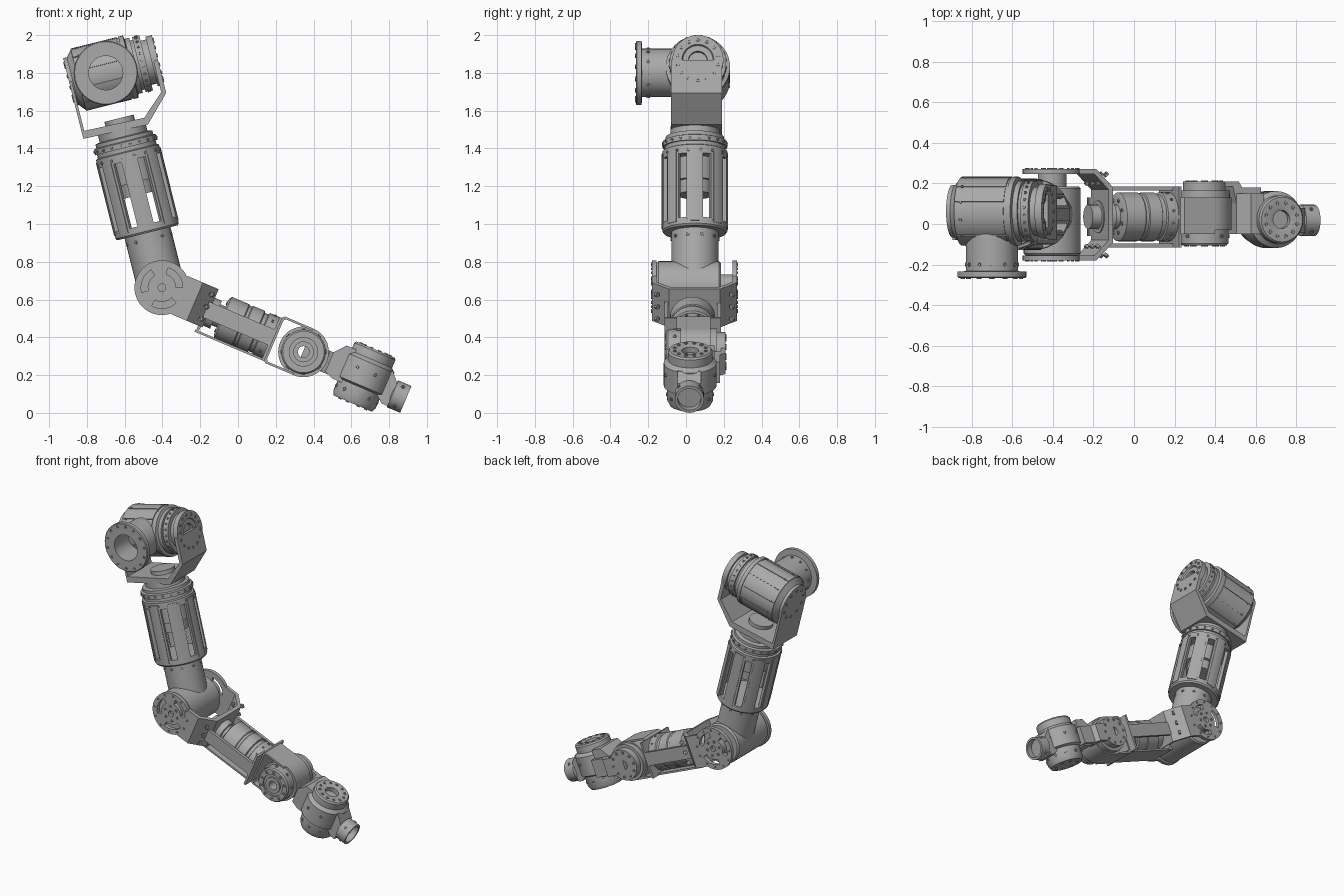
import bpy
import bmesh
from math import sin, cos, pi, tau, radians
from mathutils import Matrix, Vector

default_cube = bpy.data.objects.get("Cube")
if default_cube:
    bpy.data.objects.remove(default_cube, do_unlink=True)

grey = bpy.data.materials.new("machined_grey")
grey.use_nodes = True
grey.diffuse_color = (.4, .4, .4, 1)
grey.node_tree.nodes["Principled BSDF"].inputs["Base Color"].default_value = grey.diffuse_color

# Axis matrices: the local third coordinate runs along the named axis
AXIS = {"Z": Matrix.Identity(4),
        "X": Matrix(((0, 0, 1, 0), (1, 0, 0, 0), (0, 1, 0, 0), (0, 0, 0, 1))),
        "Y": Matrix(((0, 1, 0, 0), (0, 0, 1, 0), (1, 0, 0, 0), (0, 0, 0, 1)))}


def add_lathe(bm, matrix, profile, sides, hollow=False):
    rings = []
    for radius, height in profile:
        count = sides if radius > 0 else 1
        rings.append([bm.verts.new(matrix @ Vector((radius * cos(tau * i / sides),
                                                    radius * sin(tau * i / sides), height)))
                      for i in range(count)])
    pairs = list(zip(rings, rings[1:]))
    if hollow:
        pairs.append((rings[-1], rings[0]))
    for low, high in pairs:
        for i in range(sides):
            j = (i + 1) % sides
            corners = [low[i % len(low)], low[j % len(low)], high[j % len(high)], high[i % len(high)]]
            unique = list(dict.fromkeys(corners))
            if len(unique) > 2:
                bm.faces.new(unique)


def add_prism(bm, matrix, outline, start, end):
    low = [bm.verts.new(matrix @ Vector((a, b, start))) for a, b in outline]
    high = [bm.verts.new(matrix @ Vector((a, b, end))) for a, b in outline]
    bm.faces.new(low)
    bm.faces.new(high)
    for i in range(len(low)):
        j = (i + 1) % len(low)
        bm.faces.new((low[i], low[j], high[j], high[i]))


def finish(name, bm):
    bmesh.ops.recalc_face_normals(bm, faces=bm.faces)
    mesh = bpy.data.meshes.new(name)
    bm.to_mesh(mesh)
    bm.free()
    mesh.materials.append(grey)
    mesh.polygons.foreach_set("use_smooth", [True] * len(mesh.polygons))
    mesh.set_sharp_from_angle(angle=radians(30))
    bpy.context.collection.objects.link(bpy.data.objects.new(name, mesh))


def place(frame, axis, centre):
    return frame @ Matrix.Translation(centre) @ AXIS[axis]


def turned(name, where, profile, hollow=False, sides=48):
    bm = bmesh.new()
    add_lathe(bm, place(*where), profile, sides, hollow)
    finish(name, bm)


def plate(name, frame, axis, outline, start, end):
    bm = bmesh.new()
    points = [(b, a) for a, b in outline] if axis == "Y" else outline
    add_prism(bm, frame @ AXIS[axis], points, start, end)
    finish(name, bm)


def box(name, frame, x, y, z):
    plate(name, frame, "Z", [(x[0], y[0]), (x[1], y[0]), (x[1], y[1]), (x[0], y[1])], *z)


def panels(name, where, radii, span, count, fill, phase=0):
    # Arc-shaped panels with gaps between them
    bm = bmesh.new()
    for k in range(count):
        angles = [phase + tau / count * (k + fill * (s / 8 - .5)) for s in range(9)]
        arc = [(radii[1] * cos(t), radii[1] * sin(t)) for t in angles]
        arc += [(radii[0] * cos(t), radii[0] * sin(t)) for t in reversed(angles)]
        add_prism(bm, place(*where), arc, *span)
    finish(name, bm)


def bolts(name, where, radius, height, count, size=.01, radial=False, flip=False):
    # Ring of socket-head bolts, on an end face or around a side wall
    head = [(0, 0), (size / 2, 0), (size / 2, .005), (size, .005), (size, -.01), (0, -.01)]
    bm = bmesh.new()
    for k in range(count):
        spot = Matrix.Rotation(tau * (k + .5) / count, 4, "Z") @ Matrix.Translation((radius, 0, height))
        if radial:
            spot = spot @ Matrix.Rotation(pi / 2, 4, "Y")
        elif flip:
            spot = spot @ Matrix.Rotation(pi, 4, "X")
        add_lathe(bm, place(*where) @ spot, head, 8)
    finish(name, bm)


upper = Matrix.Translation((-.7, 0, 1.8)) @ Matrix.Rotation(radians(-14), 4, "Y")
lower = Matrix.Translation((-.403, 0, .663)) @ Matrix.Rotation(radians(23), 4, "Y")

# Shoulder housing with its stepped bearing and front mounting port
shoulder = (upper, "X", (0, .063, 0))
turned("shoulder_housing", shoulder,
       [(0, -.18), (.13, -.18), (.165, -.15), (.165, .11), (.17, .11), (.17, .135), (.15, .14),
        (.15, .165), (.135, .165), (.135, .18), (.15, .18), (.15, .22), (.12, .22), (.12, .25), (0, .25)])
panels("shoulder_cover_panels", shoulder, (.15, .17), (-.15, .1), 12, .94)
bolts("shoulder_cover_bolts", shoulder, .17, -.12, 12, .008, radial=True)
bolts("shoulder_bearing_bolts", shoulder, .15, .2, 24, .008, radial=True)
port = (upper, "Y", (0, 0, 0))
turned("shoulder_port", port,
       [(.09, -.265), (.165, -.265), (.17, -.26), (.17, -.235), (.128, -.232), (.128, 0), (.09, 0)], True)
bolts("port_flange_bolts", port, .147, -.265, 14, flip=True)
bolts("port_neck_bolts", port, .128, -.2, 12, radial=True)

# Yoke between the shoulder and the upper arm
plate("shoulder_yoke", upper, "Y",
      [(-.2, 0), (-.2, -.31), (.15, -.32), (.285, -.18), (.285, 0), (.26, 0), (.26, -.17),
       (.14, -.28), (-.185, -.27), (-.185, 0)], -.08, .19)
turned("yoke_left_disc", shoulder, [(0, -.2), (.13, -.2), (.13, -.18), (0, -.18)])
turned("yoke_right_disc", shoulder,
       [(.05, .25), (.135, .25), (.135, .285), (.085, .285), (.08, .275), (.05, .275)], True)
bolts("yoke_right_bolts", shoulder, .11, .285, 14)
bolts("yoke_left_bolts", shoulder, .1, -.2, 10, flip=True)

# Upper arm: collar, slotted cage, inner core and neck
arm = (upper, "Z", (.01, .047, 0))
turned("upper_arm_collar", arm,
       [(0, -.25), (.08, -.25), (.08, -.3), (.13, -.3), (.13, -.35), (.155, -.355), (.155, -.375),
        (.17, -.38), (.17, -.41), (.16, -.41), (.16, -.43), (.172, -.435), (.172, -.48), (0, -.48)])
bolts("collar_bolts", arm, .17, -.395, 20, .008, radial=True)
panels("upper_arm_cage", arm, (.15, .172), (-.84, -.47), 8, .66)
panels("cage_ribs", arm, (.16, .176), (-.85, -.45), 8, .45)
bolts("cage_top_bolts", arm, .172, -.46, 16, .01, radial=True)
turned("upper_arm_core", arm, [(0, -.47), (.11, -.47), (.11, -.6), (.09, -.6), (.09, -.67), (0, -.67)])
turned("upper_arm_neck", arm,
       [(0, -.83), (.172, -.83), (.172, -.865), (.165, -.875), (.125, -.875), (.125, -1.15), (0, -1.15)])
bolts("neck_bolts", arm, .125, -.91, 10, radial=True)

# Elbow knuckle and the fork that grips it
elbow = (lower, "Y", (0, 0, 0))
turned("elbow_knuckle", elbow,
       [(0, -.155), (.13, -.155), (.14, -.145), (.14, .175), (.13, .185), (.07, .185), (.07, .25), (0, .25)])
for side, span in (("front", (-.18, -.155)), ("back", (.245, .27))):
    start, end = span
    turned("fork_ring_" + side, elbow, [(.11, start), (.145, start), (.145, end), (.11, end)], True)
    turned("fork_hub_" + side, elbow, [(.02, start), (.075, start), (.075, end), (.02, end)], True)
    panels("fork_spokes_" + side, elbow, (.07, .115), span, 3, .4, pi / 2)
    front = side == "front"
    bolts("fork_hub_bolts_" + side, elbow, .05, start if front else end, 6, flip=front)
    bolts("fork_ring_bolts_" + side, elbow, .128, start if front else end, 12, .007, flip=front)
plate("elbow_fork", lower, "Z",
      [(.1, -.18), (.19, -.18), (.28, -.09), (.28, .18), (.19, .27), (.1, .27), (.1, .245),
       (.18, .245), (.255, .17), (.255, -.08), (.18, -.155), (.1, -.155)], -.11, .11)
for row in (-.07, 0, .07):
    for side, y, turn in (("front", -.135, 3), ("back", .225, 1)):
        tilt = Matrix.Translation((.235, y, row)) @ Matrix.Rotation(turn * pi / 4, 4, "Z")
        bolts("fork_corner_bolts_" + side, (lower @ tilt, "Y", (0, 0, 0)), .03, 0, 2, .014, flip=front)
turned("fork_outlet", (lower, "X", (0, .035, -.02)),
       [(0, .2), (.06, .2), (.06, .25), (.08, .25), (.08, .32), (.06, .32), (.06, .37), (0, .37)])

# Forearm motor held in an open frame
forearm = (lower, "X", (0, .035, -.02))
turned("forearm_motor", forearm,
       [(0, .35), (.1, .35), (.12, .36), (.12, .46), (.115, .465), (.115, .48), (.12, .485),
        (.12, .55), (.11, .555), (.11, .575), (.12, .58), (.12, .64), (0, .64)])
bolts("motor_bolts", forearm, .12, .61, 12, .008, radial=True)
bolts("motor_face_bolts", forearm, .085, .35, 8, flip=True)
for name, y in (("front", (-.115, -.095)), ("back", (.165, .185))):
    box("forearm_rail_" + name, lower, (.26, .65), y, (-.06, .03))
box("forearm_floor", lower, (.25, .65), (-.06, .13), (-.147, -.135))
box("forearm_end_plate", lower, (.635, .65), (-.115, .185), (-.147, .1))
box("forearm_start_plate", lower, (.255, .27), (-.06, .13), (-.147, .03))

# Wrist joint inside its strap
wrist = (lower, "Y", (.823, 0, -.02))
turned("wrist_housing", wrist,
       [(.03, -.105), (.055, -.105), (.055, -.095), (.075, -.095), (.075, -.105), (.11, -.105),
        (.118, -.095), (.118, -.03), (.125, -.03), (.125, .165), (.105, .165), (.105, .21), (.03, .21)], True)
bolts("wrist_front_bolts", wrist, .093, -.105, 10, flip=True)
bolts("wrist_back_bolts", wrist, .085, .21, 10)
bolts("wrist_side_bolts", wrist, .118, -.06, 8, radial=True)
turned("wrist_strap_ring", wrist, [(.12, -.03), (.134, -.03), (.134, .13), (.12, .13)], True)
plate("wrist_strap", lower, "Y",
      [(.823, .114), (.66, .114), (.645, .1), (.645, -.14), (.66, -.154), (.823, -.154),
       (.823, -.142), (.67, -.142), (.66, -.13), (.66, .09), (.67, .102), (.823, .102)], -.05, .13)

# Side link from the wrist to the last joint
plate("wrist_link", lower, "Z",
      [(.82, .21), (.98, .21), (1, .18), (1.1, .18), (1.1, .1), (.97, .1), (.95, .185), (.82, .185)], -.08, .04)
plate("link_saddle", lower, "Y",
      [(.97, .04), (1.02, .1), (1.09, .1), (1.09, -.09), (1.02, -.09), (.97, -.07)], -.05, .15)

# Last joint with the tool socket
joint = (lower, "Z", (1.17, .022, -.015))
turned("tool_joint", joint,
       [(0, .12), (.045, .12), (.045, .15), (.06, .155), (.11, .155), (.118, .145), (.118, .1),
        (.14, .08), (.14, -.05), (.122, -.06), (.122, -.13), (.11, -.155), (0, -.155)])
bolts("tool_joint_top_bolts", joint, .085, .155, 12)
bolts("tool_joint_base_bolts", joint, .08, -.155, 8, flip=True)
bolts("tool_joint_side_bolts", joint, .122, -.1, 10, radial=True)
bolts("tool_joint_belt_bolts", joint, .14, .03, 8, radial=True)
plate("tool_hood", lower, "Y",
      [(1.26, .07), (1.3, .07), (1.345, .02), (1.345, -.11), (1.31, -.11), (1.26, -.07)], -.045, .08)
tool = (lower, "X", (0, .018, -.04))
turned("tool_socket", tool,
       [(0, 1.38), (.062, 1.38), (.062, 1.42), (.077, 1.42), (.077, 1.345), (.055, 1.335), (.055, 1.25), (0, 1.25)])
bolts("tool_socket_bolts", tool, .077, 1.38, 4, .01, radial=True)
